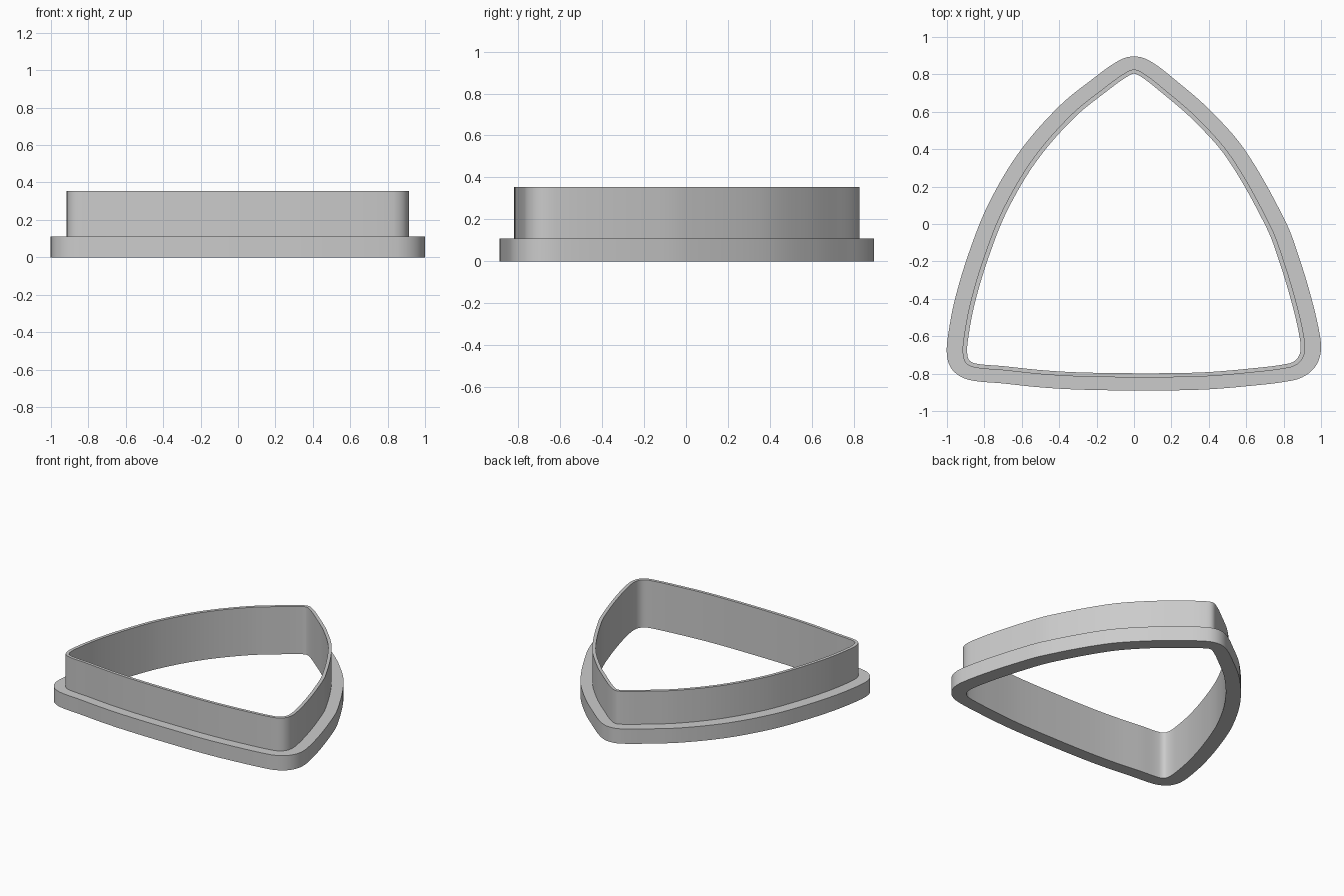
import bpy
import bmesh
import math
from mathutils import Vector
from mathutils.geometry import interpolate_bezier

cube = bpy.data.objects.get("Cube")
if cube:
    bpy.data.objects.remove(cube, do_unlink=True)

# Outer line of the blade, counter-clockwise from the back tip
OUTLINE = [Vector(p) for p in (
    (0, .826), (-.055, .803), (-.15, .735), (-.335, .585), (-.54, .35),
    (-.70, .08), (-.80, -.17), (-.875, -.42), (-.912, -.62), (-.915, -.70),
    (-.897, -.745), (-.85, -.768), (-.7, -.782), (-.5, -.803), (-.3, -.815),
    (0, -.82), (.35, -.816), (.6, -.797), (.83, -.768), (.885, -.74),
    (.912, -.69), (.912, -.62), (.873, -.44), (.805, -.21), (.73, -.01),
    (.52, .36), (.335, .57), (.15, .73), (.055, .803))]
STEPS = 8


def smooth_loop(points):
    """Closed smooth curve through the points."""
    n = len(points)
    tangents = [(points[(i + 1) % n] - points[i - 1]).normalized() for i in range(n)]
    result = []
    for i, a in enumerate(points):
        j = (i + 1) % n
        b = points[j]
        reach = (b - a).length / 3
        result += interpolate_bezier(a, a + tangents[i] * reach,
                                     b - tangents[j] * reach, b, STEPS + 1)[:-1]
    return [Vector((p[0], p[1])) for p in result]


def offset_loop(points, dx, dy):
    """Push the loop along its outward normals."""
    result = []
    for i, p in enumerate(points):
        t = (points[(i + 1) % len(points)] - points[i - 1]).normalized()
        result.append(Vector((p.x + t.y * dx, p.y - t.x * dy)))
    return result


blade = smooth_loop(OUTLINE)
flange = offset_loop(blade, .085, .07)
hole = offset_loop(blade, -.024, -.022)

# Cross-section swept round the outline: flange, step, blade, inner wall
section = [(flange, 0), (flange, .11), (blade, .11),
           (blade, .355), (hole, .355), (hole, 0)]
bm = bmesh.new()
rings = [[bm.verts.new((p.x, p.y, z)) for p in loop] for loop, z in section]
for k, low in enumerate(rings):
    high = rings[(k + 1) % len(rings)]
    for i in range(len(low)):
        j = (i + 1) % len(low)
        bm.faces.new((low[i], low[j], high[j], high[i]))
bmesh.ops.recalc_face_normals(bm, faces=bm.faces)

mesh = bpy.data.meshes.new("cutter_ring")
bm.to_mesh(mesh)
bm.free()
ring = bpy.data.objects.new("cutter_ring", mesh)
bpy.context.collection.objects.link(ring)

# Plain grey plastic
grey = bpy.data.materials.new("grey_plastic")
grey.use_nodes = True
colour = (.6, .6, .6, 1)
grey.diffuse_color = colour
for node in grey.node_tree.nodes:
    if node.type == 'BSDF_PRINCIPLED':
        node.inputs["Base Color"].default_value = colour
mesh.materials.append(grey)

bpy.ops.object.select_all(action='DESELECT')
ring.select_set(True)
bpy.context.view_layer.objects.active = ring
bpy.ops.object.shade_smooth_by_angle(angle=math.radians(30))
